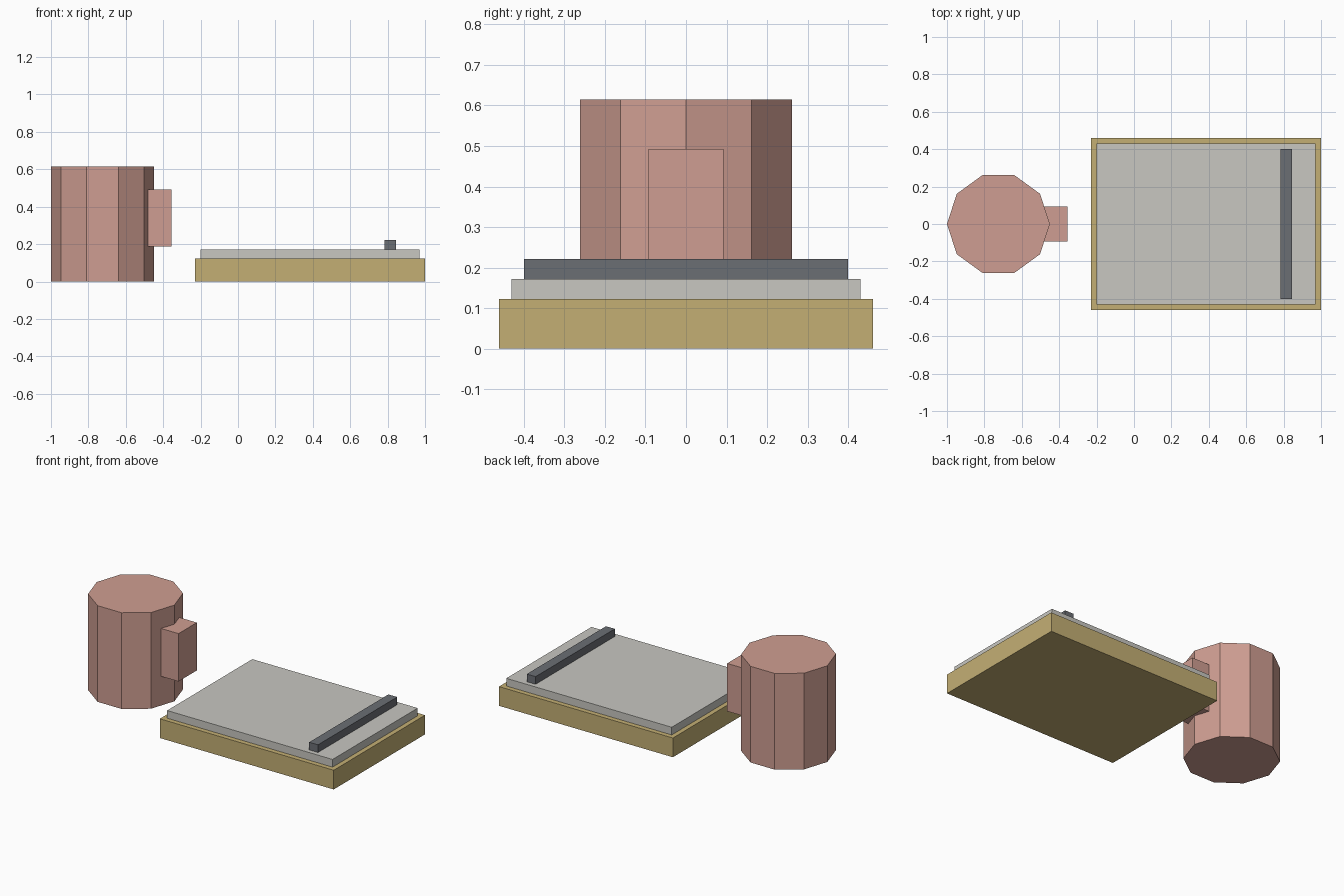
import bpy

default = bpy.data.objects.get("Cube")
if default:
    bpy.data.objects.remove(default, do_unlink=True)


def material(name, rgb):
    """Flat material from 0-255 display values, stored as linear."""
    colour = [((c / 255 + 0.055) / 1.055) ** 2.4 for c in rgb] + [1]
    mat = bpy.data.materials.new(name)
    mat.use_nodes = True
    mat.diffuse_color = colour
    bsdf = mat.node_tree.nodes["Principled BSDF"]
    bsdf.inputs["Base Color"].default_value = colour
    return mat


def finish(name, mat):
    obj = bpy.context.object
    obj.name = obj.data.name = name
    obj.data.materials.append(mat)
    return obj


def box(name, mat, x, width, bottom, top):
    """Box spanning the x range, centred on y = 0."""
    centre = (sum(x) / 2, 0, (bottom + top) / 2)
    bpy.ops.mesh.primitive_cube_add(size=1, location=centre)
    obj = finish(name, mat)
    for v in obj.data.vertices:
        v.co.x *= x[1] - x[0]
        v.co.y *= width
        v.co.z *= top - bottom
    return obj


clay = material("dusty pink", (207, 158, 146))
tan = material("tan", (196, 175, 116))
paper = material("pale grey", (200, 199, 193))
steel = material("dark grey", (107, 110, 116))

# Ten-sided mug with a block handle
mug_height = 0.615
bpy.ops.mesh.primitive_cylinder_add(
    vertices=10, radius=0.275, depth=mug_height,
    location=(-0.725, 0, mug_height / 2))
mug = finish("mug_body", clay)
# Turn the mug so that a corner points along the handle
for v in mug.data.vertices:
    v.co.x, v.co.y = v.co.y, -v.co.x
box("mug_handle", clay, (-0.48, -0.356), 0.185, 0.187, 0.493)

# Stacked tray: base, sheet and clip bar
box("tray_base", tan, (-0.23, 1.0), 0.922, 0, 0.123)
box("tray_sheet", paper, (-0.2, 0.97), 0.86, 0.123, 0.172)
box("clip_bar", steel, (0.784, 0.846), 0.8, 0.172, 0.221)
